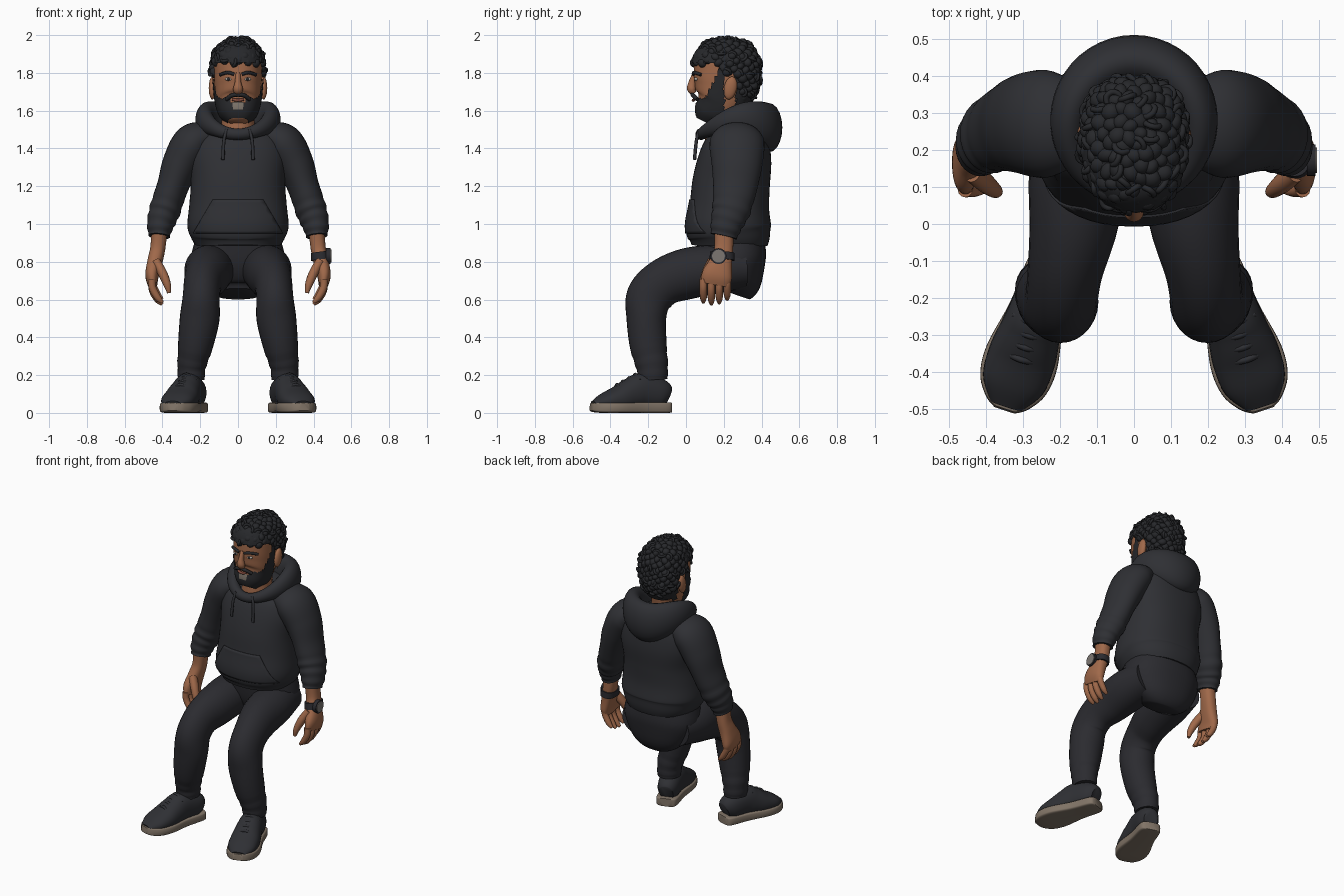
import bpy, bmesh, math, random
from mathutils import Vector, Matrix

random.seed(4)
if "Cube" in bpy.data.objects:
    bpy.data.objects.remove(bpy.data.objects["Cube"])


def material(name, *rgb):
    m = bpy.data.materials.new(name)
    m.use_nodes = True
    m.diffuse_color = (*rgb, 1)
    m.node_tree.nodes["Principled BSDF"].inputs["Base Color"].default_value = (*rgb, 1)
    return m


CLOTH = material("charcoal cloth", .028, .029, .034)
DENIM = material("dark trousers", .024, .024, .029)
HAIR = material("black hair", .02, .021, .024)
SKIN = material("warm skin", .35, .14, .068)
LIP = material("lip", .24, .075, .05)
SOLE = material("taupe rubber", .22, .175, .135)
STEEL = material("watch steel", .2, .18, .165)
WHITE = material("eye white", .45, .42, .38)
GREY = material("grey beard", .2, .17, .14)


def finish(name, bm, mat, mirror=False, place=None):
    """Turn a bmesh into a smooth object, optionally moved and mirrored."""
    if place:
        bm.transform(place)
    bmesh.ops.recalc_face_normals(bm, faces=bm.faces[:])
    me = bpy.data.meshes.new(name)
    bm.to_mesh(me)
    bm.free()
    me.materials.append(mat)
    me.shade_smooth()
    me.set_sharp_from_angle(angle=0.9)
    ob = bpy.data.objects.new(name, me)
    bpy.context.collection.objects.link(ob)
    if mirror:
        ob.modifiers.new("mirror", "MIRROR").use_mirror_merge = False
    return ob


def smooth_path(secs, steps):
    """Catmull-Rom interpolation of section tuples."""
    out, n = [], len(secs) - 1
    for i in range(n):
        q = [secs[max(0, min(n, i + k))] for k in (-1, 0, 1, 2)]
        for s in range(steps):
            t = s / steps
            out.append([(2*b + (c-a)*t + (2*a-5*b+4*c-d)*t*t + (3*b-a-3*c+d)*t**3) / 2
                        for a, b, c, d in zip(*q)])
    return out + [list(secs[-1])]


def skin_rings(bm, rings, closed=False):
    rows = [[bm.verts.new(p) for p in r] for r in rings]
    n = len(rows[0])
    for a, b in zip(rows, rows[1:] + rows[:1] if closed else rows[1:]):
        for i in range(n):
            bm.faces.new((a[i], a[(i+1) % n], b[(i+1) % n], b[i]))
    if not closed:
        bm.faces.new(rows[0])
        bm.faces.new(rows[-1])
    return bm


def loft(secs, seg=28, steps=5, sq=2.0, grow=0, ripple=None):
    """Sections are x, y, z, half width, half depth along a path."""
    path = smooth_path(secs, steps)
    rings = []
    for i, (x, y, z, a, b) in enumerate(path):
        t = Vector(path[min(i+1, len(path)-1)][:3]) - Vector(path[max(i-1, 0)][:3])
        t.normalize()
        side = (Vector((1, 0, 0)) - t * t.x).normalized()
        up = t.cross(side)
        k = ripple(i / (len(path)-1)) if ripple else 1
        ring = []
        for j in range(seg):
            c, s = math.cos(math.tau*j/seg), math.sin(math.tau*j/seg)
            u, v = (math.copysign(abs(w)**(2/sq), w) for w in (c, s))
            ring.append(Vector((x, y, z)) + side*u*(a+grow)*k + up*v*(b+grow)*k)
        rings.append(ring)
    return skin_rings(bmesh.new(), rings)


def keep(bm, rule):
    bad = [f for f in bm.faces if len(f.verts) > 4 or not rule(*f.calc_center_median())]
    bmesh.ops.delete(bm, geom=bad, context="FACES")
    return bm


def ball(bm, centre, scale, turn=Matrix(), detail=3):
    m = Matrix.Translation(centre) @ turn @ Matrix.Diagonal((*scale, 1))
    bmesh.ops.create_icosphere(bm, subdivisions=detail, radius=1, matrix=m)
    return bm


def tubes(name, paths, r, mat, mirror=False, place=None):
    """Round cords through lists of points."""
    cu = bpy.data.curves.new(name, "CURVE")
    cu.dimensions, cu.bevel_depth, cu.bevel_resolution = "3D", r, 2
    cu.use_fill_caps = True
    for pts in paths:
        pts = smooth_path(pts, 4)
        sp = cu.splines.new("POLY")
        sp.points.add(len(pts) - 1)
        for p, co in zip(sp.points, pts):
            p.co = (*co, 1)
    tmp = bpy.data.objects.new(name, cu)
    bm = bmesh.new()
    bm.from_mesh(tmp.to_mesh())
    tmp.to_mesh_clear()
    bpy.data.objects.remove(tmp)
    return finish(name, bm, mat, mirror, place)


# Hoodie body, hem seam and front pocket
torso = [(0, .23, .885, .225, .2), (0, .23, .93, .25, .215), (0, .225, .99, .268, .226),
         (0, .23, 1.1, .258, .21), (0, .24, 1.22, .25, .205), (0, .262, 1.35, .262, .192),
         (0, .275, 1.45, .235, .165), (0, .27, 1.53, .15, .13)]
finish("hoodie_body", loft(torso, seg=48, sq=2.3), CLOTH)
pocket = loft(torso, seg=48, sq=2.3, grow=.006)
for co, no in [((0, .15, 0), (0, 1, 0)), ((0, 0, .95), (0, 0, -1)), ((0, 0, 1.13), (0, 0, 1)),
               ((.21, 0, 1), (.85, 0, .5)), ((-.21, 0, 1), (-.85, 0, .5))]:
    bmesh.ops.bisect_plane(pocket, geom=pocket.verts[:] + pocket.edges[:] + pocket.faces[:],
                           plane_co=co, plane_no=no, clear_outer=True)
rim = finish("hoodie_pocket", pocket, CLOTH).modifiers.new("rim", "SOLIDIFY")
rim.thickness = .009

# Hood lying round the neck, deep at the back and thin at the front
hood = []
for i in range(48):
    th = math.tau * i / 48
    s, c = math.sin(th), math.cos(th)
    back = (1 + c) / 2
    zc = 1.475 + .035*back + .0575*s*s
    hood.append([])
    for j in range(20):
        p = math.tau * j / 20
        r = (.03 + .04*back) * math.cos(p)
        hood[-1].append((s*(.175 + r), .26 + c*(.18 + r), zc + (.03 + .1*back)*math.sin(p)))
finish("hood", skin_rings(bmesh.new(), hood, closed=True), CLOTH)
tubes("drawstrings", [[(.06, .07, 1.5), (.075, .055, 1.44), (.08, .045, 1.34)]], .009, CLOTH, True)

# Sleeves with pushed-up folds
sleeve = [(.15, .27, 1.47, .07, .11), (.235, .27, 1.43, .105, .145), (.3, .27, 1.32, .1, .135),
          (.345, .26, 1.2, .084, .118), (.385, .24, 1.08, .083, .103), (.41, .215, 1, .072, .085),
          (.417, .2, .935, .056, .07)]
finish("sleeves", loft(sleeve, steps=8,
       ripple=lambda t: 1 + (.035*math.sin(t*58) if t > .6 else 0)), CLOTH, True)

# Forearms and hands
hand = [(.415, .2, .97, .042, .05), (.425, .2, .87, .04, .05), (.44, .185, .8, .04, .06),
        (.455, .165, .73, .036, .08), (.452, .155, .68, .026, .076)]
finish("hands", loft(hand, sq=2.4), SKIN, True)
for i, name in enumerate(("index", "middle", "ring", "little")):
    y, drop = .092 + .042*i, (.01, 0, .006, .025)[i]
    finish(name + "_fingers", loft([(.455, y, .71, .02, .02), (.452, y, .65+drop, .02, .02),
           (.425, y, .6+drop, .018, .018), (.4, y, .575+drop, .009, .009)], seg=12), SKIN, True)
finish("thumbs", loft([(.435, .14, .8, .025, .03), (.4, .11, .74, .025, .028),
       (.375, .09, .68, .02, .02), (.365, .085, .635, .01, .01)], seg=14), SKIN, True)

# Watch on the left wrist
finish("watch_strap", loft([(.431, .192, .85, .046, .064), (.436, .19, .81, .049, .067)], sq=2.4), DENIM)
for name, r, x, mat in (("watch_case", .042, .478, DENIM), ("watch_face", .034, .482, STEEL)):
    bm = bmesh.new()
    bmesh.ops.create_cone(bm, cap_ends=True, segments=32, radius1=r, radius2=r, depth=.024,
                          matrix=Matrix.Translation((x, .172, .83)) @ Matrix.Rotation(math.pi/2, 4, "Y"))
    finish(name, bm, mat)

# Trousers
finish("trouser_seat", loft([(0, .25, .63, .12, .09), (0, .265, .69, .2, .135), (0, .25, .8, .25, .175),
       (0, .235, .92, .225, .18)], sq=2.3), DENIM)
leg = [(.13, .31, .77, .12, .11), (.15, .15, .76, .132, .13), (.163, 0, .735, .12, .135),
       (.185, -.12, .69, .102, .125), (.195, -.195, .61, .098, .122), (.203, -.21, .5, .105, .105),
       (.225, -.2, .36, .093, .098), (.245, -.18, .25, .076, .085), (.247, -.175, .175, .07, .077)]
finish("trouser_legs", loft(leg, steps=6,
       ripple=lambda t: 1 + (.025*math.sin(t*75) if t > .78 else 0)), DENIM, True)

# Shoes, shaped heel to toe and turned outward
turn = Matrix.Translation((.215, -.09, 0)) @ Matrix.Rotation(math.radians(18), 4, "Z")
upper = loft([(0, -.01, .085, .045, .055), (0, -.05, .1, .066, .08), (0, -.15, .115, .075, .095),
              (0, -.21, .1, .083, .085), (0, -.28, .075, .092, .07), (0, -.36, .06, .085, .045),
              (0, -.42, .045, .045, .018)], sq=2.2)
for v in upper.verts:
    v.co.z = max(v.co.z, .03)
finish("shoe_uppers", upper, CLOTH, True, turn)
finish("shoe_soles", loft([(0, .005, .028, .04, .026), (0, -.02, .028, .066, .028),
       (0, -.15, .028, .076, .028), (0, -.28, .028, .1, .028), (0, -.36, .028, .093, .028),
       (0, -.41, .03, .062, .026), (0, -.432, .032, .03, .02)], sq=6), SOLE, True, turn)
laces = []
for i in range(4):
    y, z = -.18 - .034*i, .202 - .018*i
    laces.append([(-.055, y, z - .03), (0, y - .008, z + .002), (.055, y, z - .03)])
tubes("shoe_laces", laces, .009, CLOTH, True, turn)

# Neck, head, ears and nose
finish("neck", loft([(0, .2, 1.43, .1, .1), (0, .205, 1.52, .088, .098), (0, .23, 1.7, .085, .1)]), SKIN)
head = [(0, .1, 1.54, .045, .04), (0, .122, 1.58, .085, .08), (0, .17, 1.64, .112, .13),
        (0, .197, 1.72, .123, .155), (0, .205, 1.8, .127, .163), (0, .208, 1.88, .124, .158),
        (0, .21, 1.94, .09, .12), (0, .21, 1.965, .04, .05)]
finish("head", loft(head, seg=48, sq=2.3), SKIN)
tilt = Matrix.Rotation(-.2, 4, "X")
finish("ears", ball(bmesh.new(), (.135, .235, 1.72), (.02, .034, .062), tilt), SKIN, True)
finish("nose", loft([(0, .048, 1.8, .012, .012), (0, .034, 1.75, .017, .02), (0, .03, 1.715, .026, .024),
       (0, .042, 1.692, .02, .014)], seg=16), SKIN)

# Eyes, brows, moustache and lip
finish("eyes", ball(bmesh.new(), (.05, .054, 1.767), (.02, .011, .009)), WHITE, True)
finish("irises", ball(bmesh.new(), (.05, .046, 1.767), (.008, .005, .008)), HAIR, True)
tubes("eyebrows", [[(.02, .04, 1.792), (.055, .043, 1.802), (.095, .08, 1.79)]], .009, HAIR, True)
tubes("moustache", [[(.002, .036, 1.684), (.03, .036, 1.682), (.062, .06, 1.66)]], .011, HAIR, True)
tubes("lower_lip", [[(-.03, .046, 1.66), (0, .038, 1.655), (.03, .046, 1.66)]], .008, LIP)


# Beard shell with a greying patch under the lip
def bearded(x, y, z):
    mouth = abs(x) < .038 and z > 1.645
    return z < 1.665 + 2*max(0, y - .1) and z < 1.83 and y < .205 and not mouth


beard = finish("beard", keep(loft(head, seg=72, steps=8, sq=2.3, grow=.009), bearded), HAIR)
beard.data.materials.append(GREY)
for f in beard.data.polygons:
    if abs(f.center.x) < .028 and f.center.y < .1 and 1.61 < f.center.z < 1.645:
        f.material_index = 1


# Hair cap, clumps and loose curls
def haired(x, y, z):
    return z > 1.85 or (y > .17 and z > 1.8) or (y > .265 and z > 1.62)


finish("hair_cap", keep(loft(head, seg=48, sq=2.3, grow=.013), haired), HAIR)
clumps, curls = bmesh.new(), []
for i in range(300):
    h = 1 - 2*(i + .5)/300
    r, a = math.sqrt(1 - h*h), i*2.39996
    d = Vector((r*math.cos(a), r*math.sin(a), h))
    d /= sum(abs(k)**2.5 for k in d)**.4
    p = Vector((d.x*.128, .215 + d.y*.165, 1.8 + d.z*.168))
    if not haired(*p):
        continue
    spin = Matrix.Rotation(random.uniform(0, 6), 4, d)
    ball(clumps, p, [random.uniform(.019, .03) for k in range(3)], spin, 2)
    if i % 4 == 0:
        u = d.orthogonal().normalized()
        u.rotate(spin.to_quaternion())
        w = (d.normalized() + u.cross(d)*.7).normalized()
        curls.append([p + d*.008 + (u*math.cos(k) + w*math.sin(k))*.02 for k in range(5)])
finish("hair_clumps", clumps, HAIR)
tubes("hair_curls", curls, .008, HAIR)
